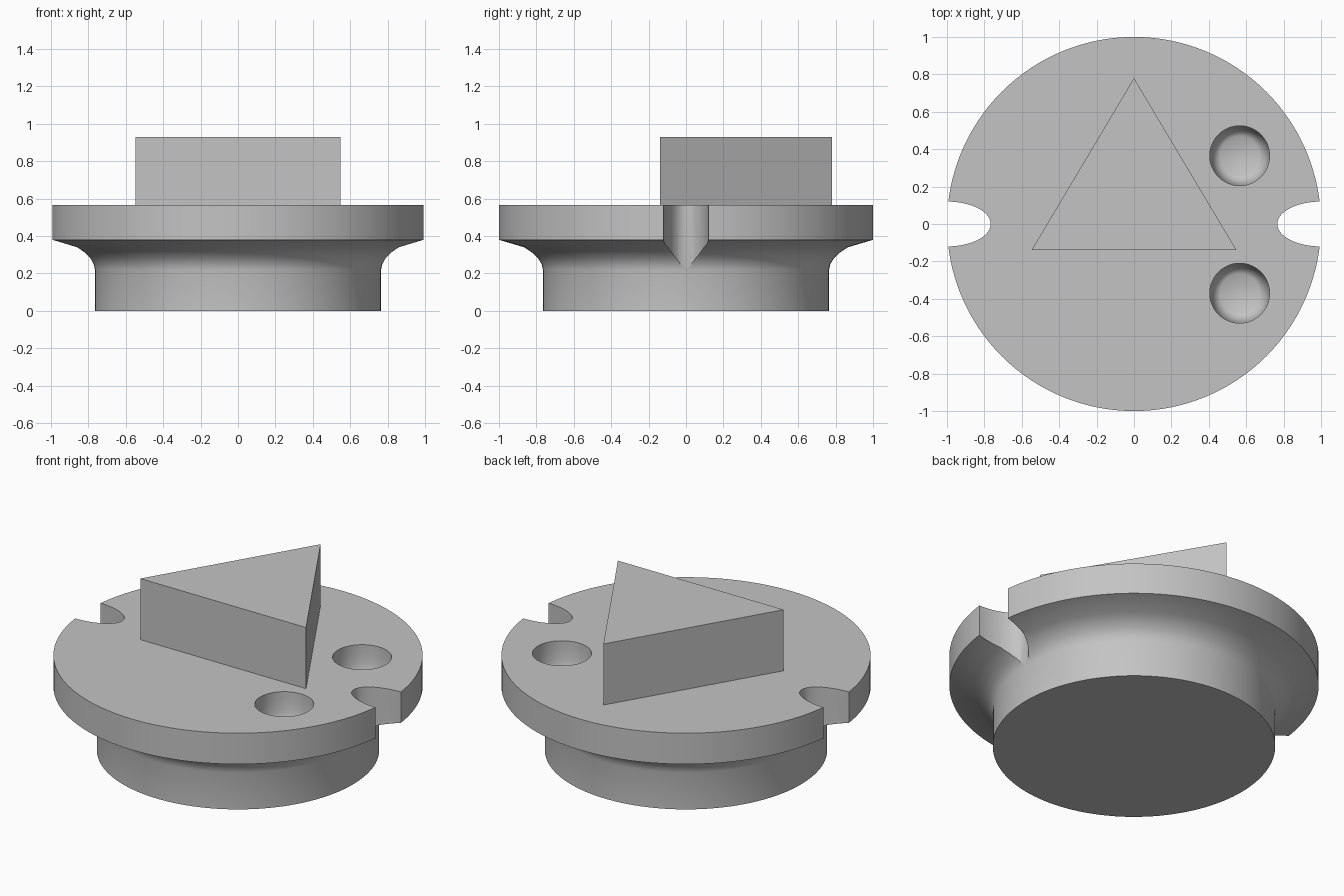
import bpy
import bmesh
from math import cos, sin, pi, radians

cube = bpy.data.objects.get("Cube")
if cube:
    bpy.data.objects.remove(cube, do_unlink=True)

TOP = 0.565

grey = bpy.data.materials.new("plain grey")
grey.use_nodes = True
colour = (0.55, 0.55, 0.55, 1)
grey.diffuse_color = colour
grey.node_tree.nodes["Principled BSDF"].inputs["Base Color"].default_value = colour


def make_object(name, bm):
    bmesh.ops.recalc_face_normals(bm, faces=bm.faces)
    mesh = bpy.data.meshes.new(name)
    bm.to_mesh(mesh)
    bm.free()
    mesh.materials.append(grey)
    obj = bpy.data.objects.new(name, mesh)
    bpy.context.collection.objects.link(obj)
    return obj


def lathe(name, profile, steps, centre=(0, 0)):
    """Closed solid of rings (radius, height) with flat caps."""
    bm = bmesh.new()
    rings = [[bm.verts.new((centre[0] + r * cos(2 * pi * i / steps),
                            centre[1] + r * sin(2 * pi * i / steps), z))
              for i in range(steps)] for r, z in profile]
    for low, high in zip(rings, rings[1:]):
        for i in range(steps):
            j = (i + 1) % steps
            bm.faces.new((low[i], low[j], high[j], high[i]))
    bm.faces.new(rings[0])
    bm.faces.new(rings[-1])
    return make_object(name, bm)


def prism(name, outline, bottom, top):
    bm = bmesh.new()
    base = bm.faces.new([bm.verts.new((x, y, bottom)) for x, y in outline])
    extruded = bmesh.ops.extrude_face_region(bm, geom=[base], use_keep_orig=True)
    moved = [v for v in extruded["geom"] if isinstance(v, bmesh.types.BMVert)]
    bmesh.ops.translate(bm, verts=moved, vec=(0, 0, top - bottom))
    return make_object(name, bm)


# Round body: lower drum flaring out to a thick rim
body = lathe("flanged_disc", [(0.765, 0), (0.765, 0.22), (0.772, 0.25), (0.79, 0.28),
                              (0.82, 0.31), (0.865, 0.34), (1, 0.38), (1, TOP)], 128)

cutters = []
# Elliptical notches on both sides
for side in (-1, 1):
    ellipse = [(side + 0.234 * cos(2 * pi * i / 48), 0.12 * sin(2 * pi * i / 48))
               for i in range(48)]
    cutters.append(prism("notch_cutter", ellipse, -0.1, TOP + 0.1))

# Two blind holes with rounded floors
for y in (0.365, -0.37):
    cutters.append(lathe("hole_cutter", [(0.105, TOP - 0.2), (0.128, TOP - 0.185),
                                         (0.145, TOP - 0.155), (0.155, TOP - 0.11),
                                         (0.16, TOP - 0.05), (0.16, TOP + 0.1)],
                         48, (0.565, y)))

bpy.ops.object.select_all(action="DESELECT")
bpy.context.view_layer.objects.active = body
body.select_set(True)
for cutter in cutters:
    cutter.hide_render = True
    cut = body.modifiers.new("cut", "BOOLEAN")
    cut.operation = "DIFFERENCE"
    cut.solver = "EXACT"
    cut.object = cutter
    bpy.ops.object.modifier_apply(modifier=cut.name)
    bpy.data.objects.remove(cutter, do_unlink=True)
bpy.ops.object.shade_smooth_by_angle(angle=radians(35))

# Raised triangular block
prism("triangular_block", [(-0.548, -0.14), (0.548, -0.14), (0, 0.78)], TOP, 0.93)
